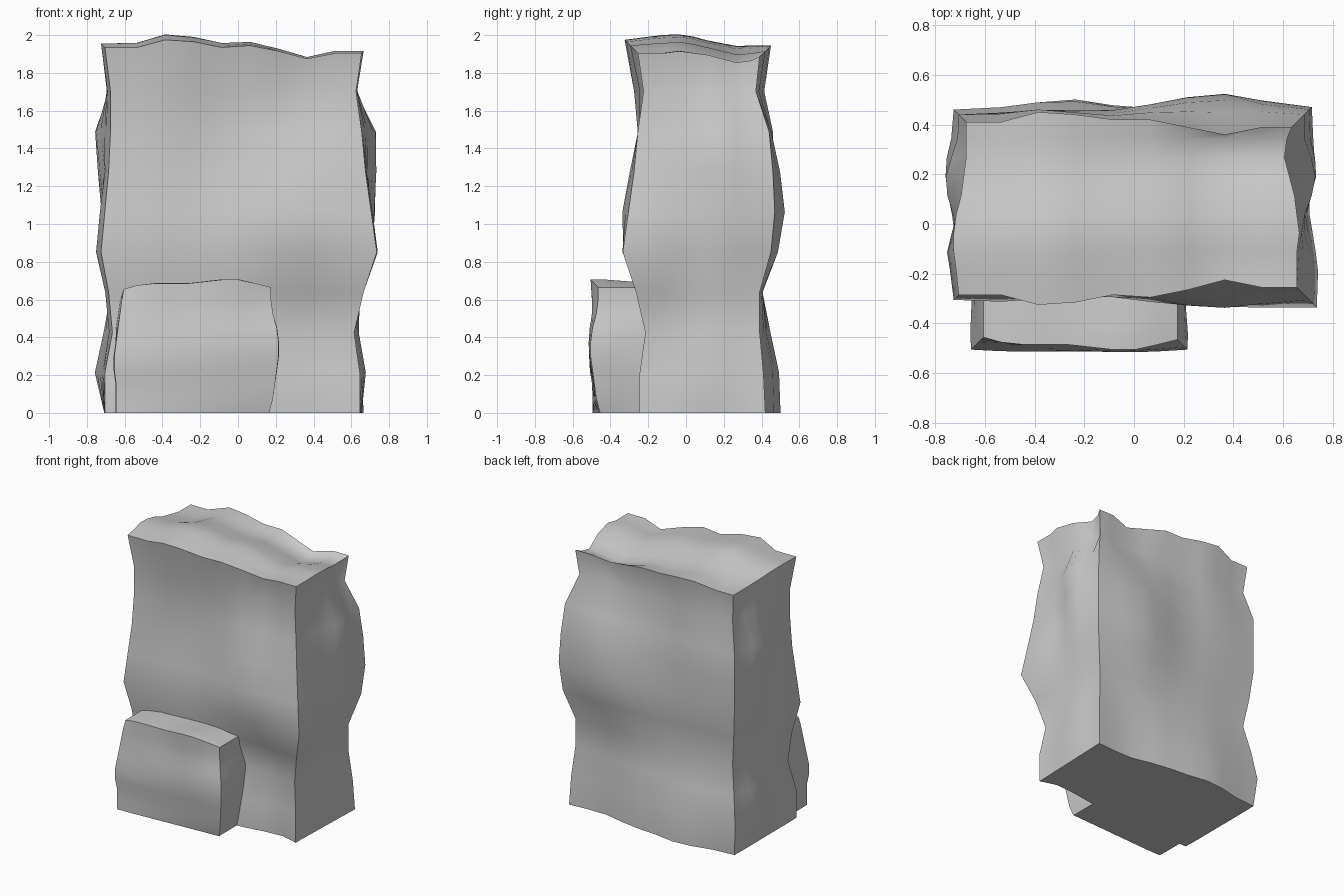
import bpy
import bmesh
import math

cube = bpy.data.objects.get("Cube")
if cube:
    bpy.data.objects.remove(cube, do_unlink=True)

N = 9  # segments along every side

stone = bpy.data.materials.new("grey_stone")
stone.use_nodes = True
grey = (0.6, 0.6, 0.6, 1)
stone.diffuse_color = grey
stone.node_tree.nodes["Principled BSDF"].inputs["Base Color"].default_value = grey


def blend(left, right, bottom, top, a, b, falloff):
    """Blend four edge profiles over a face; bottom and top fade inwards."""
    s, t = a / N, b / N

    def across(row):
        return left[row] * (1 - s) + right[row] * s

    return (across(b) + (bottom[a] - across(0)) * (1 - t) ** falloff
            + (top[a] - across(N)) * t ** falloff)


def ramp(start, end):
    return [start + (end - start) * i / N for i in range(N + 1)]


def rough_block(name, low, high, e, bumps):
    """Box whose sides swell along their normals by the edge profiles (hundredths)."""
    bm = bmesh.new()
    verts = {}

    def swell(i, j, k):
        if k == N:
            side, a, b = "top", i, j
            d = blend(e["left_top"], e["right_top"], e["front_top"], e["back_top"], i, j, 1)
        elif j in (0, N):
            side, a, b = ("front" if j == 0 else "back"), i, k
            d = blend(e[side + "_left"], e[side + "_right"],
                      e[side + "_base"], e[side + "_top"], i, k, 3)
        else:
            side, a, b = ("left" if i == 0 else "right"), j, k
            f, r = e["front_" + side], e["back_" + side]
            d = blend(f, r, ramp(f[0], r[0]), e[side + "_top"], j, k, 3)
        # bumps fade out towards the face borders
        fade = min(1, a / 2, (N - a) / 2, b, (N - b) / 2)
        for face, ca, cb, amount in bumps:
            if face == side:
                d += fade * amount * math.exp(-((a - ca) ** 2 + (b - cb) ** 2) / 4)
        return d / 100

    def vert(*key):
        if key not in verts:
            i, j, k = key
            d = swell(i, j, k)
            dirs = [(i == N) - (i == 0), (j == N) - (j == 0), int(k == N)]
            if sum(map(abs, dirs)) == 1:
                d *= 1.15
            verts[key] = bm.verts.new([low[n] + (high[n] - low[n]) * key[n] / N + dirs[n] * d
                                       for n in range(3)])
        return verts[key]

    # sides and top
    places = [lambda a, b: (a, 0, b), lambda a, b: (a, N, b), lambda a, b: (0, a, b),
              lambda a, b: (N, a, b), lambda a, b: (a, b, N)]
    for place in places:
        for a in range(N):
            for b in range(N):
                bm.faces.new([vert(*place(*c)) for c in
                              ((a, b), (a + 1, b), (a + 1, b + 1), (a, b + 1))])
    # flat underside
    ring = ([(i, 0, 0) for i in range(N)] + [(N, j, 0) for j in range(N)]
            + [(N - i, N, 0) for i in range(N)] + [(0, N - j, 0) for j in range(N)])
    bm.faces.new([verts[c] for c in ring])
    bmesh.ops.recalc_face_normals(bm, faces=bm.faces)
    # smooth faces, hard box edges
    for f in bm.faces:
        f.smooth = True
    border = {v for key, v in verts.items() if sum(c in (0, N) for c in key) > 1}
    for edge in bm.edges:
        if edge.verts[0] in border and edge.verts[1] in border:
            edge.smooth = False
    mesh = bpy.data.meshes.new(name)
    bm.to_mesh(mesh)
    bm.free()
    mesh.materials.append(stone)
    bpy.context.collection.objects.link(bpy.data.objects.new(name, mesh))


# tall slab ("left" here is the -x end of each profile)
rough_block("tall_rock", (-0.685, -0.265, 0), (0.665, 0.42, 1.915), {
    "front_left": [2, 2, -2, 0, 4, 2, 0, -1, -1, 2],
    "front_right": [-2, -2, -5, 0, 7, 4, 1, -1, -4, -1],
    "back_left": [2, 4, 1, -3, 0, 2, 2, 2, -3, -1],
    "back_right": [0, -1, -3, -3, 3, 5, 4, 2, -5, -3],
    "front_base": [2, 2, 1, 0, 0, -1, -2, -4, -5, -2],
    "back_base": [2, 3, 6, 7, 5, 4, 2, -1, -1, 0],
    "front_top": [2, 2, 6, 5, 2, 3, 0, -4, -1, -1],
    "back_top": [-1, -1, 3, 2, 0, 0, -3, -6, -3, -3],
    "left_top": [2, 3, 4, 4, 3, 1, 0, -1, -1, -1],
    "right_top": [-1, -1, -1, 0, -1, -2, -4, -6, -5, -3],
}, [("front", 7, 5.1, 7), ("front", 7, 3.4, -5), ("front", 3.5, 4.4, -3),
    ("front", 3.5, 7.2, -3), ("front", 7, 7.2, -2),
    ("back", 7, 5.1, 5.5), ("back", 4, 6.3, -2),
    ("left", 5.5, 7, 6), ("left", 4, 5.3, -2.5), ("left", 2, 4, 3), ("left", 6, 1, 3),
    ("right", 6, 7, 6), ("right", 4.5, 5, -3), ("right", 5, 1, 2.5)])

# low block leaning on the front
rough_block("low_rock", (-0.625, -0.475, 0), (0.185, -0.18, 0.675), {
    "front_left": [2, 2, 2, 3, 3, 2, 1, 0, -1, -2],
    "front_right": [-2, 0, 1, 2, 3, 3, 2, 0, -1, -1],
    "back_left": [2, 2, 2, 2, 2, 2, 2, 1, 0, -2],
    "back_right": [-2, -1, 0, 1, 1, 1, 1, 0, -1, -1],
    "front_base": ramp(2, -2), "back_base": ramp(2, -2),
    "front_top": [-2, 0, 1, 1, 1, 2, 3, 3, 1, -1],
    "back_top": [-2, 0, 1, 1, 1, 1, 1, 1, 0, -1],
    "left_top": ramp(-2, -2), "right_top": ramp(-1, -1),
}, [])
